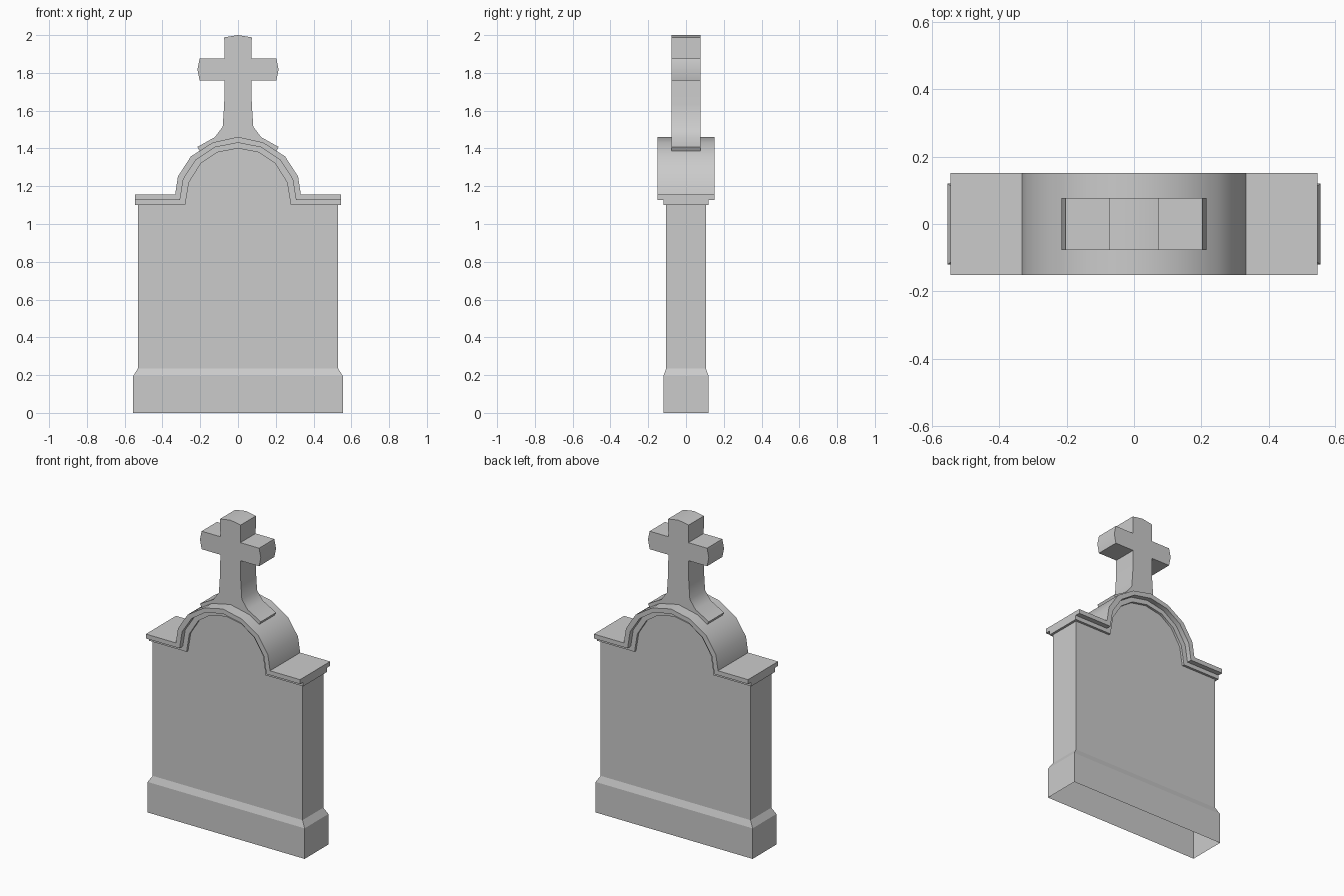
import bpy, bmesh, math

if "Cube" in bpy.data.objects:
    bpy.data.objects.remove(bpy.data.objects["Cube"])


def finish(bm, name, smooth=None):
    bmesh.ops.recalc_face_normals(bm, faces=bm.faces)
    me = bpy.data.meshes.new(name)
    bm.to_mesh(me)
    bm.free()
    if smooth:
        me.shade_smooth()
        me.set_sharp_from_angle(angle=math.radians(smooth))
    ob = bpy.data.objects.new(name, me)
    bpy.context.collection.objects.link(ob)
    return ob


def mirrored(half):
    """Full left-to-right line from its right half, listed from the centre outwards."""
    return [(-x, z) for x, z in reversed(half) if x > 0] + half


def slab(name, outline, depth, smooth=None, skip_last=False):
    """Extrude an x/z outline to +-depth in y; skip_last leaves the closing side open."""
    bm = bmesh.new()
    front = [bm.verts.new((x, -depth, z)) for x, z in outline]
    back = [bm.verts.new((x, depth, z)) for x, z in outline]
    bm.faces.new(front)
    bm.faces.new(back[::-1])
    n = len(outline)
    for i in range(n - 1 if skip_last else n):
        j = (i + 1) % n
        bm.faces.new((front[i], back[i], back[j], front[j]))
    return finish(bm, name, smooth)


# Arch and shoulder lines, right half from the crown outwards
outer = mirrored([(0, 1.461), (0.133, 1.432), (0.249, 1.358), (0.318, 1.252),
                  (0.333, 1.155), (0.545, 1.155)])
middle = mirrored([(0, 1.43), (0.123, 1.406), (0.222, 1.34), (0.289, 1.238),
                   (0.307, 1.127), (0.545, 1.127)])
inner = mirrored([(0, 1.40), (0.111, 1.379), (0.197, 1.32), (0.26, 1.22),
                  (0.28, 1.10), (0.545, 1.10)])

# Stepped cornice following the arch
slab("upper_cornice", outer + middle[::-1], 0.152, 40)
slab("lower_cornice", middle + inner[::-1], 0.12, 40)

# Tablet, open underneath where it meets the plinth
tablet = [(-0.53, 0.235), (-0.53, 1.10)] + inner[1:-1] + [(0.53, 1.10), (0.53, 0.235)]
slab("tablet", tablet, 0.105, skip_last=True)

# Plinth with sloped top edge, open at the bottom
bm = bmesh.new()
rings = [[bm.verts.new((sx * w, sy * d, z)) for sx, sy in ((-1, -1), (1, -1), (1, 1), (-1, 1))]
         for w, d, z in ((0.555, 0.12, 0), (0.555, 0.12, 0.195), (0.53, 0.105, 0.235))]
for a, b in zip(rings, rings[1:]):
    for i in range(4):
        j = (i + 1) % 4
        bm.faces.new((a[i], a[j], b[j], b[i]))
finish(bm, "plinth")

# Cross with flared foot resting on the arch
cross_half = [(0, 2.0), (0.073, 1.988), (0.071, 1.875), (0.203, 1.875), (0.215, 1.818),
              (0.203, 1.76), (0.071, 1.76), (0.073, 1.635), (0.081, 1.515), (0.122, 1.46),
              (0.215, 1.408), (0.203, 1.387), (0.13, 1.425)]
slab("cross", mirrored(cross_half), 0.077, 40)
